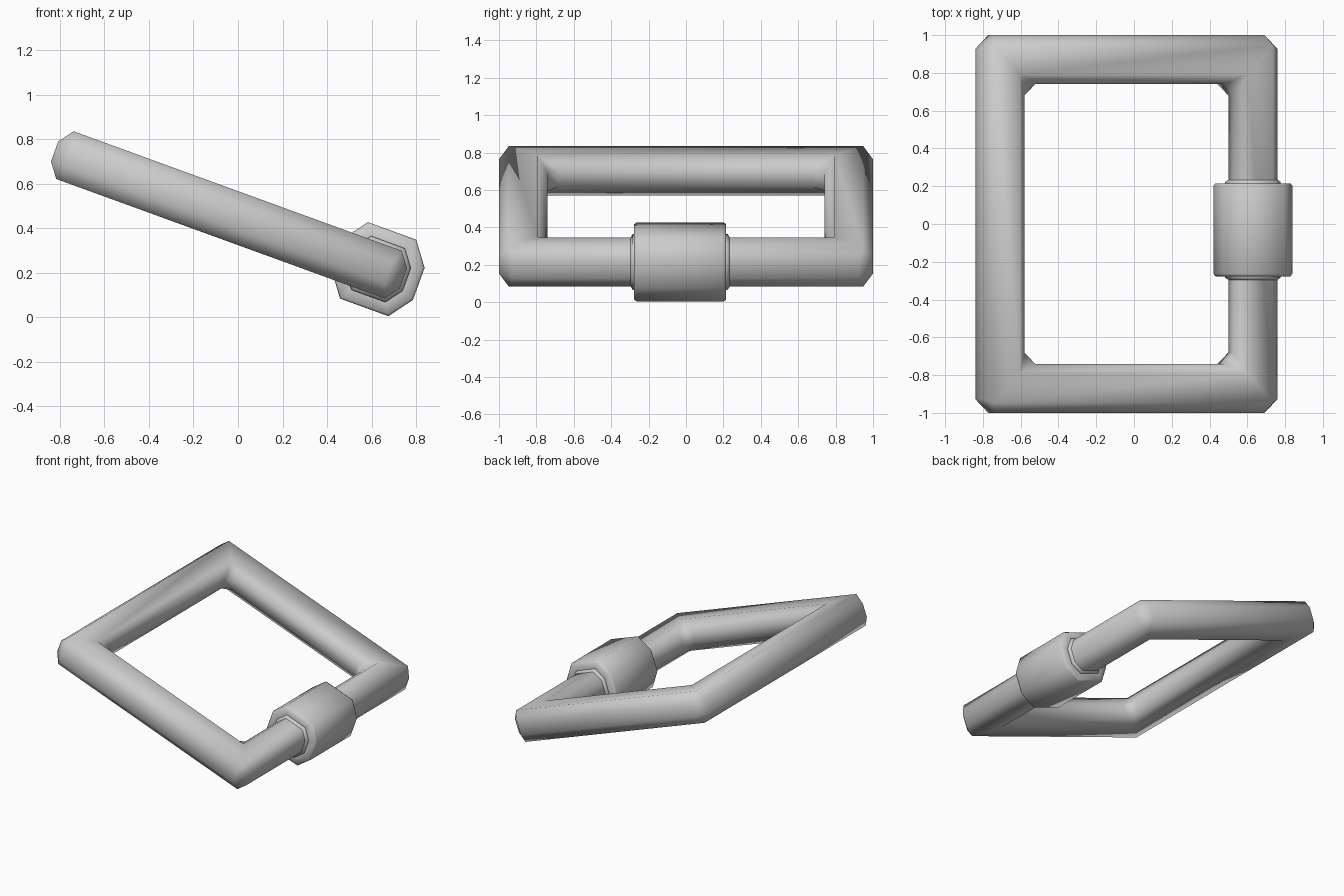
import bpy, bmesh, math

if "Cube" in bpy.data.objects:
    bpy.data.objects.remove(bpy.data.objects["Cube"])

TILT = math.radians(20)
MID_U, MID_V = -0.195, 0.418      # frame centre in the tilted plane

# flattened octagon cross-section: (outward offset, height)
SECTION = [(0.121, -0.048), (0.121, 0.048), (0.072, 0.114), (-0.072, 0.114),
           (-0.121, 0.048), (-0.121, -0.048), (-0.072, -0.114), (0.072, -0.114)]


def loft(name, rings):
    """Skin a closed chain of octagonal rings and tilt it into place."""
    bm = bmesh.new()
    loops = [[bm.verts.new(p) for p in ring] for ring in rings]
    for i, a in enumerate(loops):
        b = loops[(i + 1) % len(loops)]
        for k in range(8):
            n = (k + 1) % 8
            bm.faces.new((a[k], a[n], b[n], b[k]))
    # mitred points coincide, chamfered points stay apart
    bmesh.ops.remove_doubles(bm, verts=bm.verts, dist=0.0005)
    bmesh.ops.recalc_face_normals(bm, faces=bm.faces)
    mesh = bpy.data.meshes.new(name)
    bm.to_mesh(mesh)
    bm.free()
    obj = bpy.data.objects.new(name, mesh)
    bpy.context.collection.objects.link(obj)
    obj.rotation_euler = (0, TILT, 0)
    bpy.ops.object.select_all(action='DESELECT')
    obj.select_set(True)
    bpy.context.view_layer.objects.active = obj
    bpy.ops.object.shade_smooth_by_angle(angle=math.radians(62))
    return obj


# rectangular link: mitred corners, chamfered on the upright side faces
def corner_ring(sx, sy, along_x):
    ring = []
    for d, v in SECTION:
        cut = (0.073 if d > 0 else 0.06) if abs(v) < 0.1 else 0
        u, y = 0.713 + d, 0.87 + d * 1.075
        if along_x:
            u -= cut
        else:
            y -= cut
        ring.append((MID_U + sx * u, sy * y, MID_V + v))
    return ring


frame_rings = []
for sx, sy in ((1, 1), (-1, 1), (-1, -1), (1, -1)):
    first = sx * sy < 0
    frame_rings += [corner_ring(sx, sy, first), corner_ring(sx, sy, not first)]
loft("link_frame", frame_rings)

# locking sleeve with bevelled rims and a small collar at each end
SLEEVE = [(-0.297, 0.98), (-0.285, 1.13), (-0.277, 1.13), (-0.277, 1.53), (-0.264, 1.605),
          (0.202, 1.605), (0.215, 1.53), (0.215, 1.13), (0.223, 1.13), (0.235, 0.98)]
loft("locking_sleeve", [[(MID_U + 0.713 + d * s, y, MID_V + v * s) for d, v in SECTION]
                        for y, s in SLEEVE])
